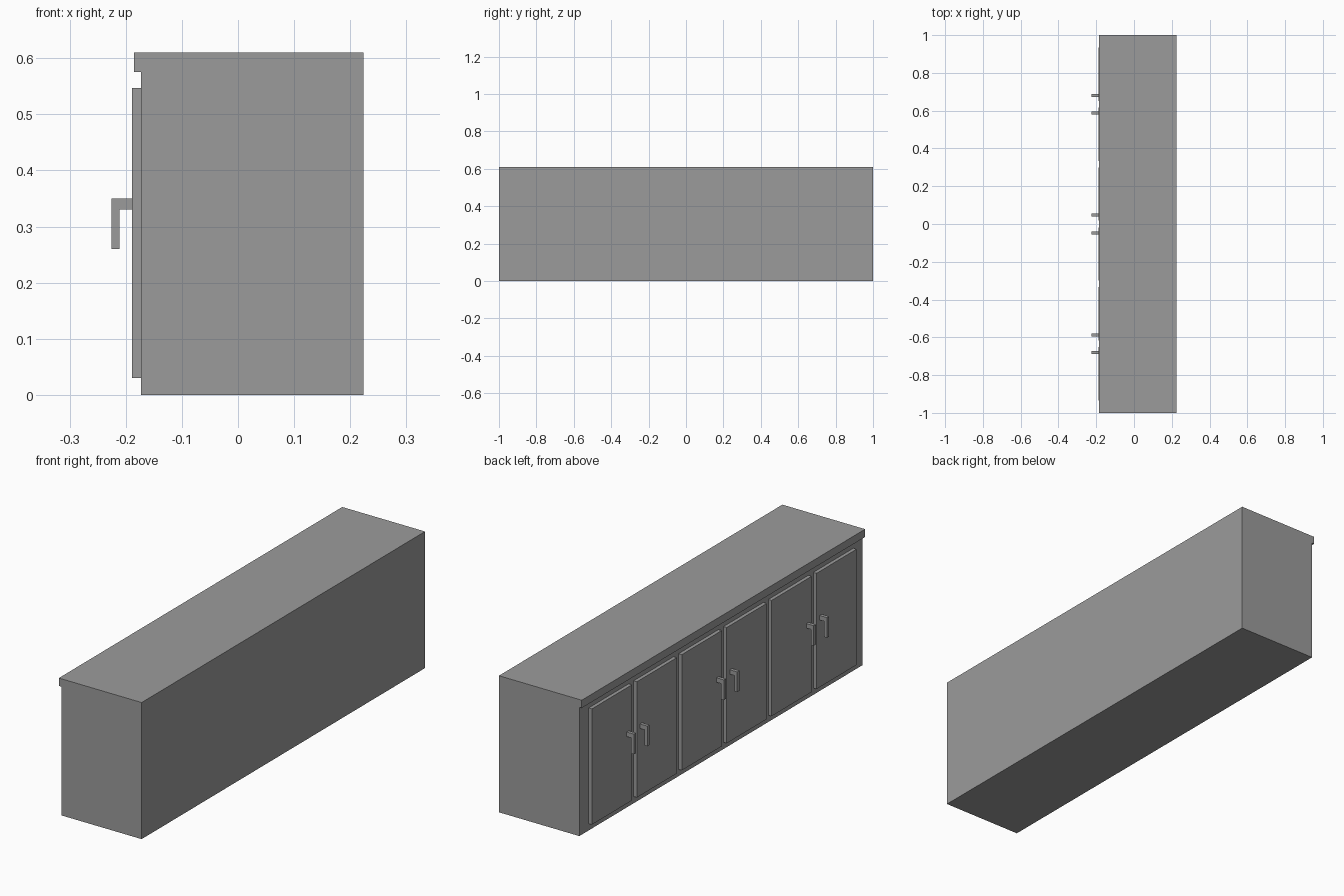
import bpy
import bmesh

cube = bpy.data.objects.get("Cube")
if cube:
    bpy.data.objects.remove(cube, do_unlink=True)

# Single flat colour
grey = bpy.data.materials.new("mid grey")
grey.use_nodes = True
colour = (0.33, 0.33, 0.33, 1)
grey.diffuse_color = colour
grey.node_tree.nodes["Principled BSDF"].inputs["Base Color"].default_value = colour


def extrude_profile(name, profile, y_centre, width):
    """Extrude a closed x-z outline along y."""
    bm = bmesh.new()
    verts = [bm.verts.new((x, y_centre - width / 2, z)) for x, z in profile]
    face = bm.faces.new(verts)
    result = bmesh.ops.extrude_face_region(bm, geom=[face])
    moved = [v for v in result["geom"] if isinstance(v, bmesh.types.BMVert)]
    bmesh.ops.translate(bm, verts=moved, vec=(0, width, 0))
    bmesh.ops.recalc_face_normals(bm, faces=bm.faces)
    mesh = bpy.data.meshes.new(name)
    bm.to_mesh(mesh)
    bm.free()
    mesh.materials.append(grey)
    obj = bpy.data.objects.new(name, mesh)
    bpy.context.collection.objects.link(obj)
    return obj


BACK, BODY, TOP_LIP = 0.224, -0.173, -0.185
DOOR, GRIP_IN, GRIP_OUT = -0.189, -0.211, -0.225

# Cabinet body with overhanging worktop
extrude_profile("cabinet_body", [
    (BACK, 0), (BACK, 0.61), (TOP_LIP, 0.61),
    (TOP_LIP, 0.575), (BODY, 0.575), (BODY, 0)], 0, 2)

# Six doors in three pairs, with hooked handles beside each pair's gap
door_outline = [(BODY, 0.03), (BODY, 0.547), (DOOR, 0.547), (DOOR, 0.03)]
handle_outline = [
    (DOOR, 0.33), (DOOR, 0.35), (GRIP_OUT, 0.35),
    (GRIP_OUT, 0.26), (GRIP_IN, 0.26), (GRIP_IN, 0.33)]
for pair in (-1, 0, 1):
    for side, label in ((-1, "a"), (1, "b")):
        middle = pair * 0.634
        suffix = f"{pair + 2}{label}"
        extrude_profile(f"door_{suffix}", door_outline, middle + side * 0.1585, 0.282)
        extrude_profile(f"handle_{suffix}", handle_outline, middle + side * 0.047, 0.015)
